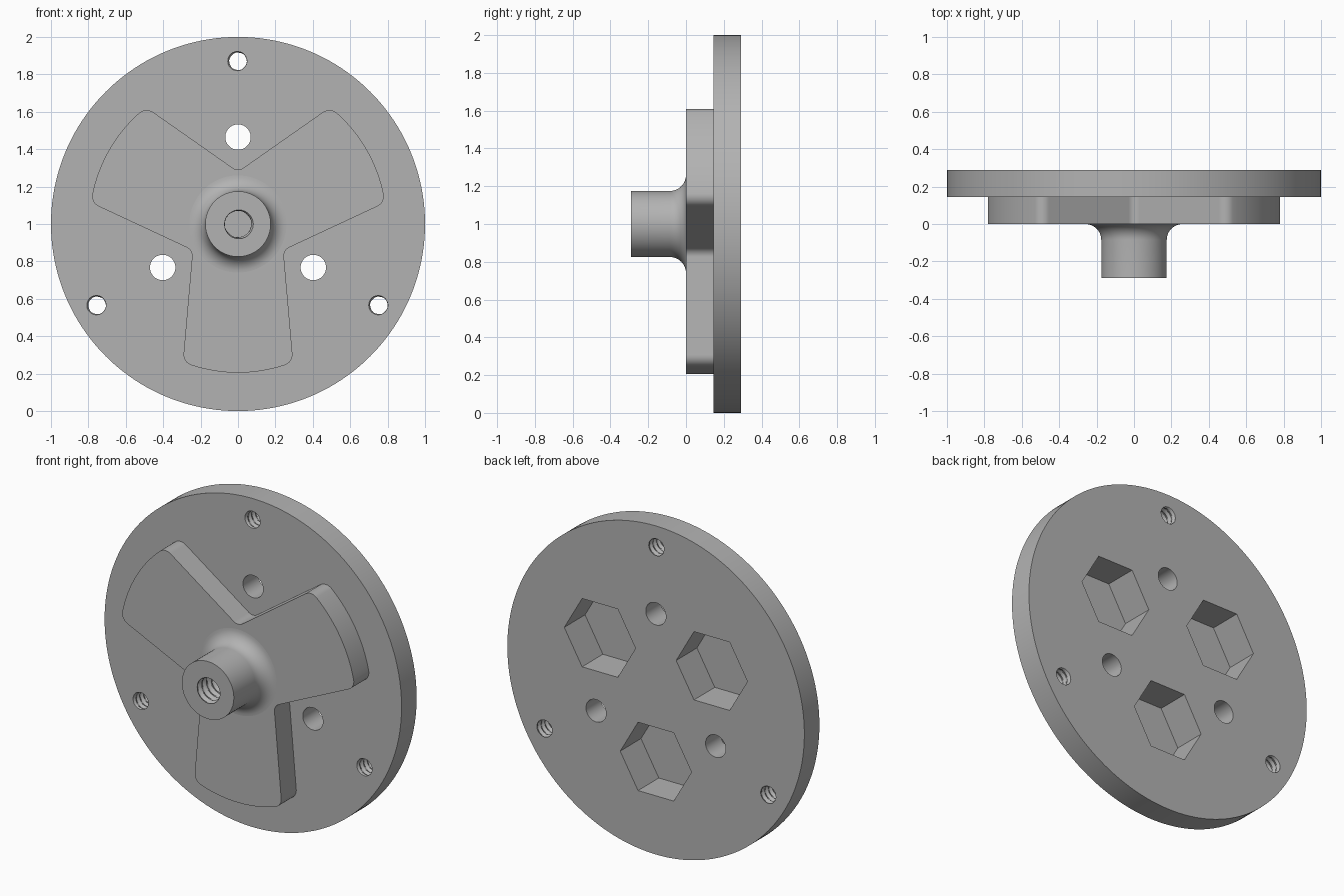
import bpy
import bmesh
from math import sin, cos, radians, pi, sqrt, atan2, degrees

cube = bpy.data.objects.get("Cube")
if cube:
    bpy.data.objects.remove(cube, do_unlink=True)

CZ = 1.0                      # height of the hub axis
FRONT, MID, BACK = -0.29, 0.145, 0.29

grey = bpy.data.materials.new("matte_grey")
grey.use_nodes = True
colour = (0.45, 0.45, 0.45, 1)
grey.diffuse_color = colour
grey.node_tree.nodes["Principled BSDF"].inputs["Base Color"].default_value = colour


def finish(bm, name):
    bmesh.ops.recalc_face_normals(bm, faces=bm.faces)
    mesh = bpy.data.meshes.new(name)
    bm.to_mesh(mesh)
    bm.free()
    mesh.materials.append(grey)
    obj = bpy.data.objects.new(name, mesh)
    bpy.context.collection.objects.link(obj)
    return obj


def turned(name, rows, segs, x=0.0, z=0.0, thread=None):
    """Closed solid around the y axis from (y, radius) rows."""
    bm = bmesh.new()
    rings = []
    for y, r in rows:
        ring = []
        for i in range(segs):
            a = 2 * pi * i / segs
            rad = r + (thread(y, a) if thread else 0)
            ring.append(bm.verts.new((x + rad * cos(a), y, CZ + z + rad * sin(a))))
        rings.append(ring)
    for lo, hi in zip(rings, rings[1:]):
        for i in range(segs):
            j = (i + 1) % segs
            bm.faces.new((lo[i], lo[j], hi[j], hi[i]))
    bm.faces.new(rings[0])
    bm.faces.new(rings[-1])
    return finish(bm, name)


def threaded(name, y0, y1, radius, depth, pitch, x=0.0, z=0.0):
    """Screw-shaped cutter with a triangular helical groove."""
    def groove(y, a):
        phase = (y / pitch + a / (2 * pi)) % 1
        return depth * (1 - abs(2 * phase - 1))
    n = round((y1 - y0) / pitch * 6)
    rows = [(y0 + (y1 - y0) * i / n, radius) for i in range(n + 1)]
    return turned(name, rows, 24, x, z, groove)


def arc(cx, cz, r, a0, a1, n):
    return [(cx + r * cos(radians(a0 + (a1 - a0) * i / n)),
             cz + r * sin(radians(a0 + (a1 - a0) * i / n))) for i in range(n + 1)]


def blade_outline():
    """Three rounded lobes: notch, corner fillets and outer arc, repeated."""
    outer, apex, slope, fil, notch = 0.795, 0.28, 35, 0.06, 0.05
    s, c = sin(radians(slope)), cos(radians(slope))
    off = apex * c - fil
    t = sqrt((outer - fil) ** 2 - off ** 2)
    fx, fz = t * c - off * s, t * s + off * c
    turn = degrees(atan2(fz, fx))
    third = arc(fx, fz, fil, turn, 90 + slope, 8)
    third += arc(0, apex + notch / c, notch, slope - 90, -90 - slope, 8)
    third += arc(-fx, fz, fil, 90 - slope, 180 - turn, 8)
    third += arc(0, 0, outer, 180 - turn, turn + 120, 16)[1:-1]
    pts = []
    for k in range(3):
        a = radians(120 * k)
        pts += [(p * cos(a) - q * sin(a), p * sin(a) + q * cos(a)) for p, q in third]
    return pts


def extruded(name, pts, y0, y1):
    bm = bmesh.new()
    face = bm.faces.new([bm.verts.new((x, y0, CZ + z)) for x, z in pts])
    ext = bmesh.ops.extrude_face_region(bm, geom=[face])["geom"]
    for v in ext:
        if isinstance(v, bmesh.types.BMVert):
            v.co.y = y1
    if not face.is_valid or len(bm.faces) < len(pts) + 2:
        bm.faces.new([v for v in face.verts])
    return finish(bm, name)


def combine(target, other, operation):
    mod = target.modifiers.new(other.name, 'BOOLEAN')
    mod.operation = operation
    mod.solver = 'EXACT'
    mod.object = other
    bpy.context.view_layer.objects.active = target
    bpy.ops.object.modifier_apply(modifier=mod.name)
    bpy.data.objects.remove(other, do_unlink=True)


# Round plate with three raised lobes
body = turned("mounting_disc", [(MID, 1.0), (BACK, 1.0)], 160)
combine(body, extruded("raised_lobes", blade_outline(), 0, 0.2), 'UNION')

# Central boss with a filleted foot
R, F = 0.175, 0.085
boss = [(FRONT, R)]
boss += [(-F + F * sin(radians(9 * i)), R + F - F * cos(radians(9 * i))) for i in range(11)]
boss += [(0.05, R + F)]
combine(body, turned("centre_boss", boss, 64), 'UNION')

# Threaded blind bore in the boss
combine(body, threaded("centre_bore", -0.33, 0.1, 0.07, 0.014, 0.045), 'DIFFERENCE')

for k in range(3):
    a = radians(90 + 120 * k)
    dx, dz = cos(a), sin(a)
    # Threaded rim hole, plain bolt hole, hexagonal pocket opposite
    combine(body, threaded("rim_hole", 0.1, 0.34, 0.046, 0.011, 0.036,
                           0.87 * dx, 0.87 * dz), 'DIFFERENCE')
    combine(body, turned("bolt_hole", [(0.1, 0.068), (0.34, 0.068)], 40,
                         0.465 * dx, 0.465 * dz), 'DIFFERENCE')
    combine(body, turned("hex_pocket", [(0.09, 0.24), (0.34, 0.24)], 6,
                         -0.435 * dx, -0.435 * dz), 'DIFFERENCE')

# Smooth the curved walls, keep the machined faces flat
bpy.ops.object.select_all(action='DESELECT')
body.select_set(True)
bpy.context.view_layer.objects.active = body
bpy.ops.object.shade_smooth_by_angle(angle=radians(30))
for p in body.data.polygons:
    if abs(p.normal.y) > 0.999:
        p.use_smooth = False
